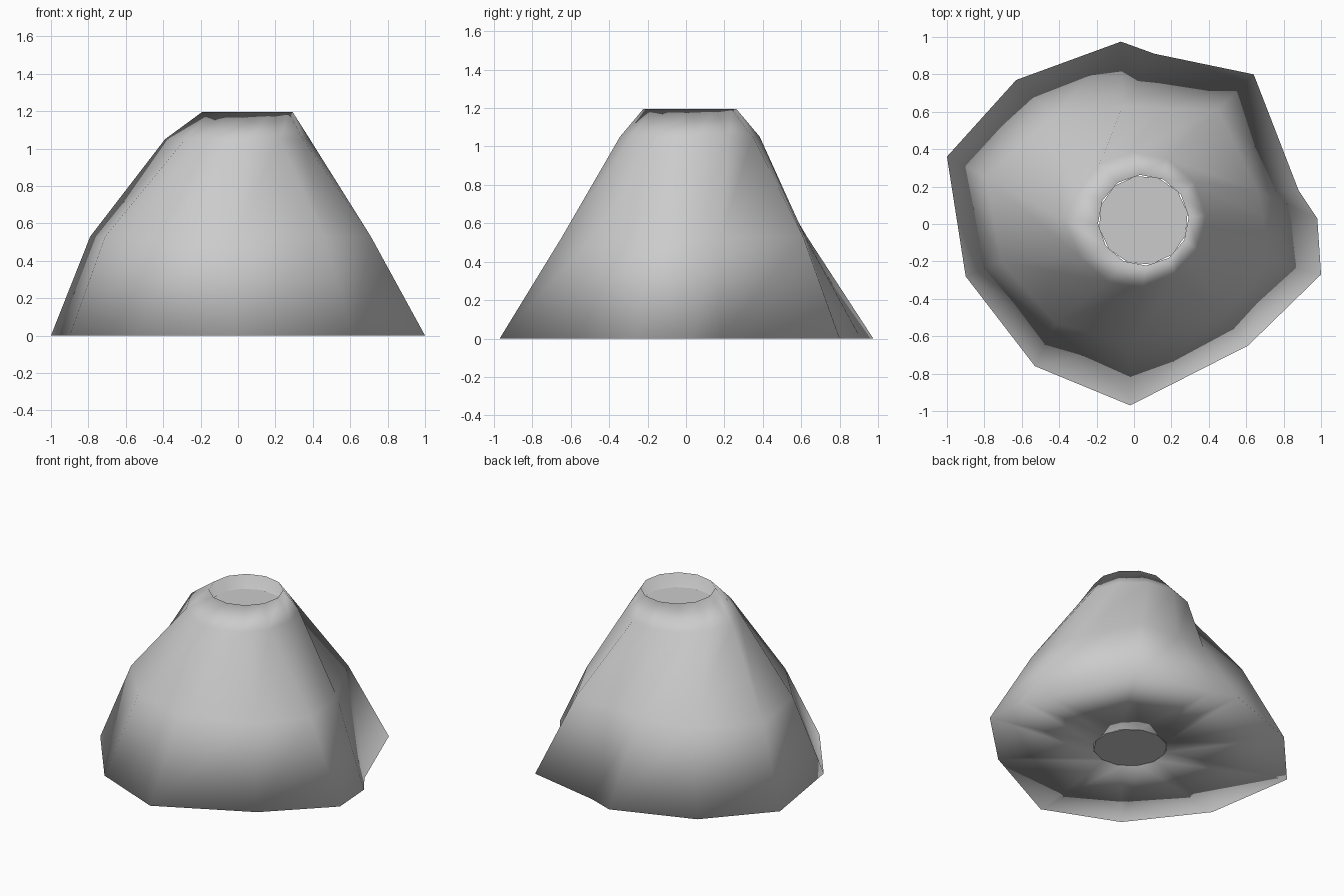
import bpy, bmesh
from math import cos, sin, radians

if "Cube" in bpy.data.objects:
    bpy.data.objects.remove(bpy.data.objects["Cube"])

N = 12

# Irregular foot and shoulder outlines, counter-clockwise, matching point for point
foot = [(0.98, 0.03), (0.88, 0.18), (0.64, 0.80), (0.11, 0.91), (-0.07, 0.975),
        (-0.63, 0.77), (-1.0, 0.36), (-0.90, -0.28), (-0.53, -0.76),
        (-0.02, -0.97), (0.61, -0.65), (1.0, -0.27)]
shoulder = [(0.69, 0.04), (0.66, 0.18), (0.45, 0.61), (0.14, 0.62), (-0.06, 0.63),
            (-0.44, 0.57), (-0.79, 0.25), (-0.71, -0.20), (-0.42, -0.53),
            (-0.02, -0.645), (0.46, -0.48), (0.71, -0.19)]


def circle(cx, cy, r, turn=0):
    return [(cx + r * cos(radians(360 * i / N + turn)),
             cy + r * sin(radians(360 * i / N + turn))) for i in range(N)]


def make_object(name, bm, smooth):
    bmesh.ops.recalc_face_normals(bm, faces=bm.faces)
    for f in bm.faces:
        f.smooth = smooth
    mesh = bpy.data.meshes.new(name)
    bm.to_mesh(mesh)
    bm.free()
    obj = bpy.data.objects.new(name, mesh)
    bpy.context.collection.objects.link(obj)
    return obj


def loft(bm, rings, closed):
    loops = [[bm.verts.new((x, y, z)) for x, y in pts] for pts, z in rings]
    pairs = list(zip(loops, loops[1:]))
    if closed:
        pairs.append((loops[-1], loops[0]))
    for a, b in pairs:
        for i in range(N):
            j = (i + 1) % N
            bm.faces.new((a[i], a[j], b[j], b[i]))
    return loops


# Mountain: outer slope, rim, central shaft and flat underside as one smooth shell
neck = circle(0.02, 0.02, 0.365, 4)
neck[6] = (-0.39, 0.03)
rim = circle(0.05, 0.02, 0.243, 4)
bm = bmesh.new()
loft(bm, [(foot, 0), (shoulder, 0.53), (neck, 1.05), (rim, 1.195), (rim, 0)], True)
make_object("mountain", bm, True)

# Crater core: plug filling the shaft to just below the rim
bm = bmesh.new()
plug = circle(0.05, 0.02, 0.24, 10)
ends = loft(bm, [(plug, 0), (plug, 1.09)], False)
for loop in ends:
    bm.faces.new(loop)
make_object("crater_core", bm, False)
